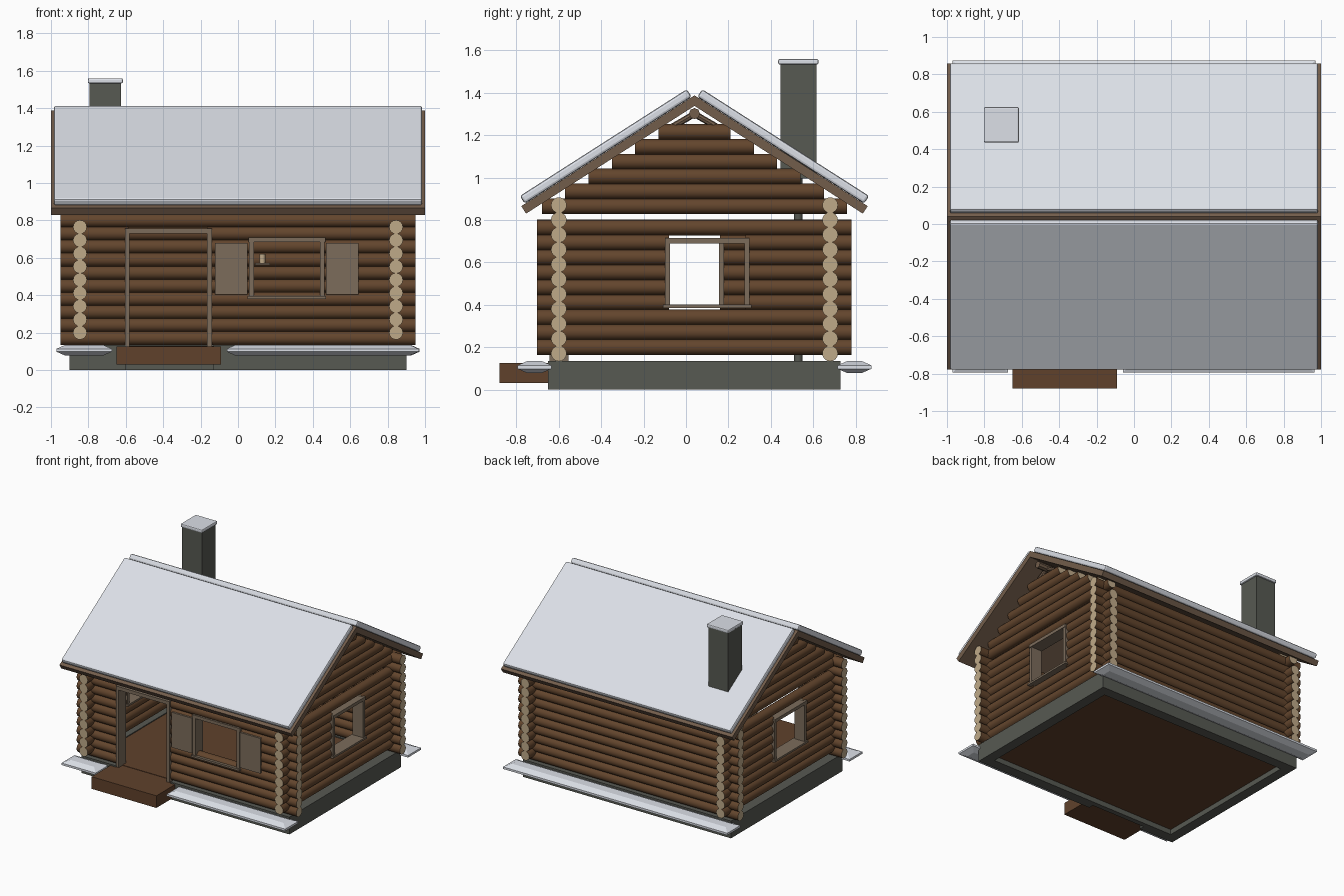
import bpy, bmesh, math
from mathutils import Matrix, Vector

if "Cube" in bpy.data.objects:
    bpy.data.objects.remove(bpy.data.objects["Cube"], do_unlink=True)


def material(name, rgb):
    m = bpy.data.materials.new(name)
    m.use_nodes = True
    m.diffuse_color = (*rgb, 1)
    m.node_tree.nodes["Principled BSDF"].inputs["Base Color"].default_value = (*rgb, 1)
    return m


BARK = material("log brown", (0.125, 0.060, 0.026))
CUT = material("cut wood tan", (0.52, 0.40, 0.25))
TRIM = material("trim grey brown", (0.20, 0.15, 0.105))
BOARD = material("roof board brown", (0.17, 0.11, 0.07))
FLOOR = material("floor brown", (0.115, 0.053, 0.024))
STONE = material("stone grey", (0.095, 0.10, 0.085))
SNOW = material("snow white", (0.75, 0.78, 0.84))

MID = 0.04                      # ridge line in y
WALL_X, HALF_Y = 0.845, 0.64    # wall centre lines
RADIUS, STEP = 0.037, 0.07


def finish(bm, name, mats, bevel=0, smooth=False):
    bmesh.ops.recalc_face_normals(bm, faces=bm.faces)
    me = bpy.data.meshes.new(name)
    bm.to_mesh(me)
    bm.free()
    for m in mats:
        me.materials.append(m)
    ob = bpy.data.objects.new(name, me)
    bpy.context.collection.objects.link(ob)
    if bevel:
        mod = ob.modifiers.new("edge", "BEVEL")
        mod.width, mod.segments = bevel, 2
    if smooth:
        bpy.ops.object.select_all(action="DESELECT")
        ob.select_set(True)
        bpy.context.view_layer.objects.active = ob
        bpy.ops.object.shade_smooth_by_angle(angle=math.radians(40))
    return ob


def boxes(name, mat, bounds, bevel=0):
    """One object from boxes given as (x0, x1, y0, y1, z0, z1)."""
    bm = bmesh.new()
    for x0, x1, y0, y1, z0, z1 in bounds:
        place = Matrix.Translation(((x0 + x1) / 2, (y0 + y1) / 2, (z0 + z1) / 2))
        size = Matrix.Diagonal((x1 - x0, y1 - y0, z1 - z0, 1))
        bmesh.ops.create_cube(bm, size=1, matrix=place @ size)
    return finish(bm, name, [mat], bevel)


def rod(bm, a, b, radius, sides=16):
    a, b = Vector(a), Vector(b)
    turn = (b - a).to_track_quat("Z", "Y").to_matrix().to_4x4()
    bmesh.ops.create_cone(bm, cap_ends=True, segments=sides, radius1=radius, radius2=radius,
                          depth=(b - a).length, matrix=Matrix.Translation((a + b) / 2) @ turn)


def logs(name, axis, offset, rows):
    """Rows of (z, start, end) logs along x or y, with pale cut ends."""
    bm = bmesh.new()
    for z, s, e in rows:
        ends = [(t, offset, z) if axis == "x" else (offset, t, z) for t in (s, e)]
        rod(bm, *ends, RADIUS)
    for f in bm.faces:
        f.material_index = int(len(f.verts) > 4)
    return finish(bm, name, [BARK, CUT], smooth=True)


def wall_rows(heights, start, end, openings=()):
    rows = []
    for z in heights:
        s = start
        for o0, o1, z0, z1 in openings:
            if z0 <= z <= z1:
                rows.append((z, s, o0))
                s = o1
        rows.append((z, s, end))
    return rows


# Log walls
long_rows = [0.17 + STEP * i for i in range(11)]
side_rows = [0.20 + 0.0706 * i for i in range(9)]
openings = [(-0.585, -0.165, 0, 0.74), (0.08, 0.44, 0.4, 0.69)]
logs("front_wall", "x", MID - HALF_Y, wall_rows(long_rows, -0.95, 0.95, openings))
logs("back_wall", "x", MID + HALF_Y, wall_rows(long_rows, -0.95, 0.95))

for side, label in ((1, "left"), (-1, "right")):
    x = side * WALL_X
    centre = MID + side * 0.06
    hole = [(centre - 0.18, centre + 0.18, 0.4, 0.7)]
    logs(label + "_wall", "y", x, wall_rows(side_rows, MID - 0.742, MID + 0.742, hole))
    gable = [(0.865 + STEP * i, MID - 0.72 + 0.11 * i, MID + 0.72 - 0.11 * i) for i in range(6)]
    logs(label + "_gable", "y", x, gable)
    # Side window frame
    a, b, p, q = centre - 0.2, centre + 0.2, x - 0.045, x + 0.045
    boxes(label + "_window_frame", TRIM, [
        (p, q, a, a + 0.025, 0.4, 0.69), (p, q, b - 0.025, b, 0.4, 0.69),
        (p - 0.005, q + 0.005, a, b, 0.69, 0.715),
        (p - 0.01, q + 0.01, a - 0.008, b + 0.008, 0.385, 0.4)])
    # Short braces under the ridge
    bm = bmesh.new()
    for s in (1, -1):
        rod(bm, (x, MID, 1.3), (x, MID + s * 0.13, 1.225), 0.015, 8)
    finish(bm, label + "_gable_brace", [BOARD])

# Door and front window trim
f0, f1 = MID - HALF_Y - 0.045, MID - HALF_Y + 0.045
boxes("door_frame", TRIM, [
    (-0.605, -0.58, f0, f1, 0.125, 0.73), (-0.165, -0.14, f0, f1, 0.125, 0.73),
    (-0.605, -0.14, f0, f1, 0.73, 0.757)])
boxes("front_window_frame", TRIM, [
    (0.06, 0.085, f0, f1, 0.395, 0.685), (0.438, 0.463, f0, f1, 0.395, 0.685),
    (0.055, 0.467, f0, f1, 0.685, 0.71), (0.052, 0.47, f0 - 0.01, f1, 0.38, 0.395)])
boxes("shutters", TRIM, [(-0.122, 0.052, f0, f0 + 0.015, 0.405, 0.68),
                         (0.47, 0.645, f0, f0 + 0.015, 0.405, 0.68)])

# Stone base, floor and step
b0, b1 = -0.65, 0.73
boxes("foundation", STONE, [
    (-0.9, -0.82, b0, b1, 0, 0.135), (0.82, 0.9, b0, b1, 0, 0.135),
    (-0.82, 0.82, b1 - 0.08, b1, 0, 0.135),
    (-0.82, -0.6, b0, b0 + 0.08, 0, 0.135), (-0.13, 0.82, b0, b0 + 0.08, 0, 0.135),
    (-0.6, -0.13, b0 + 0.04, b0 + 0.08, 0, 0.11)])
boxes("floor", FLOOR, [(-0.85, 0.85, -0.6, 0.68, 0.04, 0.128)])
boxes("front_step", FLOOR, [(-0.65, -0.09, -0.88, -0.59, 0.03, 0.125)])

# Roof boards and snow on both slopes
PITCH = math.radians(32.6)
CO, SI = math.cos(PITCH), math.sin(PITCH)


def slope(name, mat, side, s0, s1, n0, n1, half, bevel=0):
    bm = bmesh.new()
    rings = []
    for x in (-half, half):
        rings.append([bm.verts.new((x, MID + side * (s * CO + n * SI), 1.388 - s * SI + n * CO))
                      for s, n in ((s0, n0), (s1, n0), (s1, n1), (s0, n1))])
    a, b = rings
    bm.faces.new(a)
    bm.faces.new(b)
    for i in range(4):
        j = (i + 1) % 4
        bm.faces.new((a[i], a[j], b[j], b[i]))
    finish(bm, name, [mat], bevel)


for side, label in ((-1, "front"), (1, "back")):
    slope(label + "_roof_boards", BOARD, side, 0, 0.97, -0.042, 0, 1.0)
    slope(label + "_roof_snow", SNOW, side, 0.015, 0.95, 0.001, 0.044, 0.985, 0.012)

bm = bmesh.new()
rod(bm, (-0.93, MID, 1.302), (0.93, MID, 1.302), 0.026, 8)
finish(bm, "ridge_beam", [BOARD])

# Chimney, cap and stove pipe
boxes("chimney", STONE, [(-0.795, -0.625, 0.445, 0.615, 0.995, 1.535)])
boxes("chimney_snow", SNOW, [(-0.803, -0.615, 0.435, 0.625, 1.533, 1.56)], 0.008)
bm = bmesh.new()
rod(bm, (-0.71, 0.53, 0.125), (-0.71, 0.53, 1.0), 0.02, 12)
finish(bm, "stove_pipe", [STONE], smooth=True)


# Snow banks with tapered rims along the base
def bank(name, x0, x1, y0, y1):
    bm = bmesh.new()
    rings = []
    for z, d in ((0.078, 0.045), (0.098, 0), (0.114, 0), (0.134, 0.045)):
        rings.append([bm.verts.new(p) for p in (
            (x0 + d, y0 + d, z), (x1 - d, y0 + d, z), (x1 - d, y1 - d, z), (x0 + d, y1 - d, z))])
    bm.faces.new(rings[0])
    bm.faces.new(rings[-1])
    for a, b in zip(rings, rings[1:]):
        for i in range(4):
            j = (i + 1) % 4
            bm.faces.new((a[i], a[j], b[j], b[i]))
    finish(bm, name, [SNOW])


bank("front_right_snow_bank", -0.97, -0.675, -0.795, -0.635)
bank("front_left_snow_bank", -0.06, 0.965, -0.795, -0.635)
bank("back_snow_bank", -0.97, 0.97, 0.715, 0.875)

# Small shelf with a cup on the back wall
boxes("shelf", TRIM, [(0.09, 0.17, 0.57, 0.65, 0.563, 0.572)])
bm = bmesh.new()
rod(bm, (0.13, 0.61, 0.572), (0.13, 0.61, 0.62), 0.016, 12)
finish(bm, "cup", [CUT], smooth=True)
